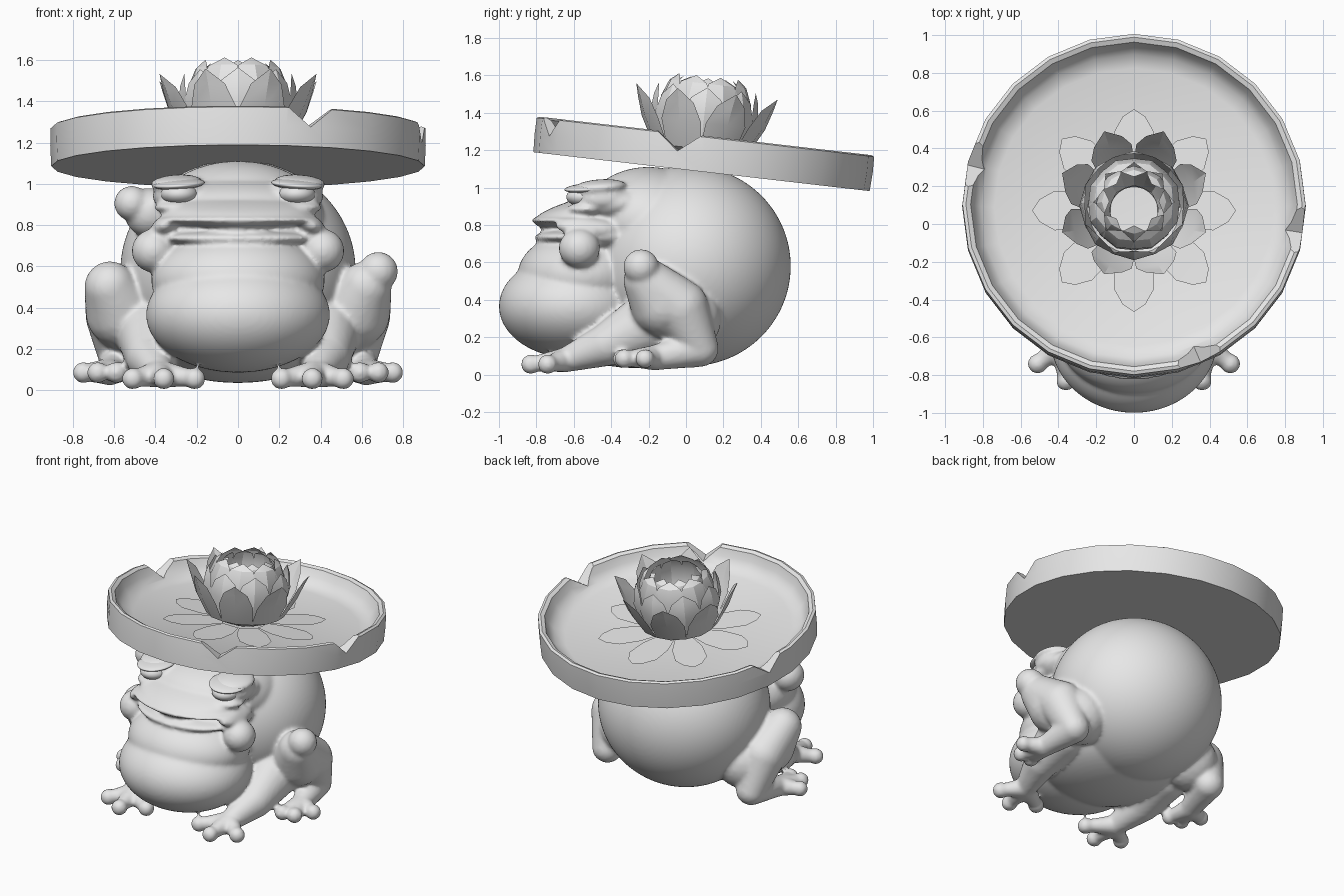
import bpy, bmesh, math
from mathutils import Matrix, Vector

cube = bpy.data.objects.get("Cube")
if cube:
    bpy.data.objects.remove(cube, do_unlink=True)

stone = bpy.data.materials.new("pale_stone")
stone.use_nodes = True
stone.diffuse_color = (0.8, 0.8, 0.8, 1)
stone.node_tree.nodes["Principled BSDF"].inputs["Base Color"].default_value = (0.8, 0.8, 0.8, 1)


def activate(ob):
    bpy.ops.object.select_all(action='DESELECT')
    ob.select_set(True)
    bpy.context.view_layer.objects.active = ob


def finish(bm, name, matrix=Matrix(), angle=None):
    """Turn a bmesh into a named, coloured object."""
    mesh = bpy.data.meshes.new(name)
    bm.to_mesh(mesh)
    bm.free()
    mesh.materials.append(stone)
    ob = bpy.data.objects.new(name, mesh)
    bpy.context.collection.objects.link(ob)
    ob.matrix_world = matrix
    activate(ob)
    if angle:
        bpy.ops.object.shade_smooth_by_angle(angle=math.radians(angle))
    return ob


def apply_all(ob):
    activate(ob)
    for mod in list(ob.modifiers):
        bpy.ops.object.modifier_apply(modifier=mod.name)


def blob(bm, centre, radii, tilt=0, roll=0, detail=4):
    """Ellipsoid, tilted about x and rolled about y (degrees)."""
    m = (Matrix.Translation(centre) @ Matrix.Rotation(math.radians(roll), 4, 'Y')
         @ Matrix.Rotation(math.radians(tilt), 4, 'X') @ Matrix.Diagonal((*radii, 1)))
    bmesh.ops.create_icosphere(bm, subdivisions=detail, radius=1, matrix=m)


def limb(bm, *joints):
    """Chain of overlapping balls through (x, y, z, radius) joints."""
    for a, b in zip(joints, joints[1:]):
        a, b = Vector(a), Vector(b)
        steps = max(3, int((b - a).length / 0.025))
        for i in range(steps + 1):
            p = a.lerp(b, i / steps)
            blob(bm, p[:3], (p[3],) * 3, detail=3)


# Body, head, throat and legs are blended into one skin
bm = bmesh.new()
blob(bm, (0, 0.02, 0.58), (0.57, 0.54, 0.535), detail=6)
blob(bm, (0, -0.2, 0.82), (0.42, 0.36, 0.29), detail=5)      # back of head
blob(bm, (0, -0.38, 0.91), (0.4, 0.27, 0.12), tilt=8)        # forehead
blob(bm, (0, -0.5, 0.88), (0.37, 0.32, 0.075), tilt=12)      # snout
blob(bm, (0, -0.57, 0.825), (0.4, 0.26, 0.032))              # upper lip
blob(bm, (0, -0.595, 0.365), (0.445, 0.405, 0.28), detail=5) # throat sac
blob(bm, (0, -0.55, 0.53), (0.42, 0.35, 0.24), detail=5)     # jaw
blob(bm, (0, -0.56, 0.735), (0.37, 0.25, 0.045))             # lower lip
blob(bm, (0, -0.45, 0.74), (0.4, 0.27, 0.1))                 # inside of mouth
blob(bm, (0, -0.26, 0.24), (0.45, 0.46, 0.205), detail=5)    # belly

for s in (1, -1):
    blob(bm, (s * 0.41, -0.57, 0.675), (0.105, 0.11, 0.105))                    # cheek
    blob(bm, (s * 0.35, -0.53, 0.79), (0.075, 0.17, 0.05), tilt=-4, roll=s * 20)# mouth corner
    blob(bm, (s * 0.28, -0.45, 0.95), (0.135, 0.15, 0.08), roll=s * 8)          # eye socket
    blob(bm, (s * 0.3, -0.46, 1.005), (0.125, 0.14, 0.038), tilt=4, roll=s * 4) # brow
    blob(bm, (s * 0.28, -0.53, 0.885), (0.125, 0.11, 0.035))                    # eye bag

    # Front leg with three toes
    wrist = (s * 0.38, -0.64, 0.08, 0.068)
    limb(bm, (s * 0.42, -0.2, 0.27, 0.17), (s * 0.43, -0.42, 0.16, 0.115), wrist)
    for x, y in ((0.21, -0.74), (0.36, -0.83), (0.51, -0.74)):
        limb(bm, wrist, (s * x, y, 0.055, 0.04))
        blob(bm, (s * x, y, 0.055), (0.053,) * 3)

    # Folded hind leg with three toes
    knee = (s * 0.62, -0.21, 0.5, 0.125)
    heel = (s * 0.57, 0.075, 0.14, 0.1)
    ankle = (s * 0.62, -0.17, 0.09, 0.068)
    limb(bm, (s * 0.46, 0.0, 0.3, 0.19), (s * 0.56, -0.12, 0.38, 0.18), knee)
    limb(bm, knee, (s * 0.59, -0.03, 0.36, 0.15), heel, ankle)
    for x, y in ((0.59, -0.34), (0.68, -0.33), (0.75, -0.22)):
        limb(bm, ankle, (s * x, y, 0.085, 0.04))
        blob(bm, (s * x, y, 0.085), (0.052,) * 3)

# Large warts: one on the left knee, one on the right shoulder
blob(bm, (0.68, -0.24, 0.575), (0.095,) * 3)
blob(bm, (-0.515, -0.28, 0.905), (0.085, 0.09, 0.085))
blob(bm, (-0.43, -0.24, 0.86), (0.12,) * 3)

frog = finish(bm, "frog_body")
remesh = frog.modifiers.new("blend", 'REMESH')
remesh.mode = 'VOXEL'
remesh.voxel_size = 0.013
smooth = frog.modifiers.new("soften", 'SMOOTH')
smooth.factor = 0.5
smooth.iterations = 7
apply_all(frog)
bpy.ops.object.shade_smooth()

# Eyeballs and heavy eyelids
for s, side in ((1, "left"), (-1, "right")):
    bm = bmesh.new()
    blob(bm, (s * 0.285, -0.54, 0.95), (0.09, 0.1, 0.055))
    finish(bm, side + "_eye", angle=60)
    bm = bmesh.new()
    blob(bm, (s * 0.285, -0.51, 0.998), (0.125, 0.14, 0.026), tilt=4, roll=s * 4)
    finish(bm, side + "_eyelid", angle=60)

# Lily pad: a shallow lathed dish, tipped towards the back
TILT = Matrix.Translation((0, 0.083, 1.085)) @ Matrix.Rotation(math.radians(-6.6), 4, 'X')
profile = [(0, 0), (0.905, 0), (0.91, 0.1), (0.908, 0.185), (0.89, 0.192),
           (0.865, 0.18), (0.845, 0.13), (0.81, 0.085), (0.74, 0.06), (0, 0.055)]
bm = bmesh.new()
verts = [bm.verts.new((0, r, z)) for r, z in profile]
edges = [bm.edges.new(pair) for pair in zip(verts, verts[1:])]
bmesh.ops.spin(bm, geom=verts + edges, cent=(0, 0, 0), axis=(0, 0, 1),
               angle=math.tau, steps=24, use_merge=False)
bmesh.ops.remove_doubles(bm, verts=bm.verts, dist=0.0005)
bmesh.ops.recalc_face_normals(bm, faces=bm.faces)
pad = finish(bm, "lily_pad", TILT, angle=40)

# V-shaped notches in the rim
cutters = []
for angle in (-67, -9, 166):
    bm = bmesh.new()
    bmesh.ops.create_cone(bm, cap_ends=True, segments=4, radius1=0.13, radius2=0.13, depth=0.4,
                          matrix=Matrix.Diagonal((1, 1.25, 1, 1)) @ Matrix.Rotation(math.radians(90), 4, 'Y'))
    place = (TILT @ Matrix.Rotation(math.radians(angle), 4, 'Z')
             @ Matrix.Translation((0.9, 0, 0.225)))
    cutter = finish(bm, "notch_cutter", place)
    cutter.hide_render = True
    cutters.append(cutter)
    cut = pad.modifiers.new("notch", 'BOOLEAN')
    cut.operation = 'DIFFERENCE'
    cut.solver = 'EXACT'
    cut.object = cutter
bpy.context.view_layer.update()
apply_all(pad)
for cutter in cutters:
    bpy.data.objects.remove(cutter, do_unlink=True)

FLOWER = TILT @ Matrix.Translation((0, -0.02, 0))


def petal_ring(name, stations, offset, cup):
    """Eight petals, each a strip through (radius, height, half width) stations."""
    bm = bmesh.new()
    for i in range(8):
        turn = Matrix.Rotation(math.radians(45 * i + offset), 4, 'Z')
        rows = [[bm.verts.new(turn @ Vector((r - cup * w * abs(c), c * w, z))) for c in (-1, 0, 1)]
                for r, z, w in stations]
        for a, b in zip(rows, rows[1:]):
            for c in (0, 1):
                bm.faces.new((a[c], a[c + 1], b[c + 1], b[c]))
    bmesh.ops.remove_doubles(bm, verts=bm.verts, dist=0.0005)
    finish(bm, name, FLOWER, angle=25)


# Lotus flower, from the flat outer petals to the closed heart
petal_ring("flat_petals", [(0.15, 0.064, 0.06), (0.28, 0.066, 0.1), (0.42, 0.068, 0.105),
                           (0.5, 0.07, 0.06), (0.54, 0.071, 0)], 0, 0)
petal_ring("outer_petals", [(0.13, 0.065, 0.06), (0.26, 0.12, 0.1), (0.34, 0.26, 0.115),
                            (0.38, 0.36, 0.08), (0.412, 0.43, 0)], 22.5, 0.25)
petal_ring("cup_petals", [(0.13, 0.07, 0.06), (0.25, 0.15, 0.105), (0.29, 0.29, 0.12),
                          (0.28, 0.39, 0.08), (0.26, 0.45, 0)], 0, 0.3)
petal_ring("inner_petals", [(0.13, 0.08, 0.06), (0.24, 0.24, 0.1), (0.25, 0.38, 0.11),
                            (0.215, 0.47, 0.075), (0.17, 0.51, 0)], 22.5, 0.3)
petal_ring("heart_petals", [(0.13, 0.1, 0.05), (0.2, 0.28, 0.08), (0.2, 0.4, 0.08),
                            (0.17, 0.47, 0.055), (0.13, 0.5, 0)], 0, 0.3)
